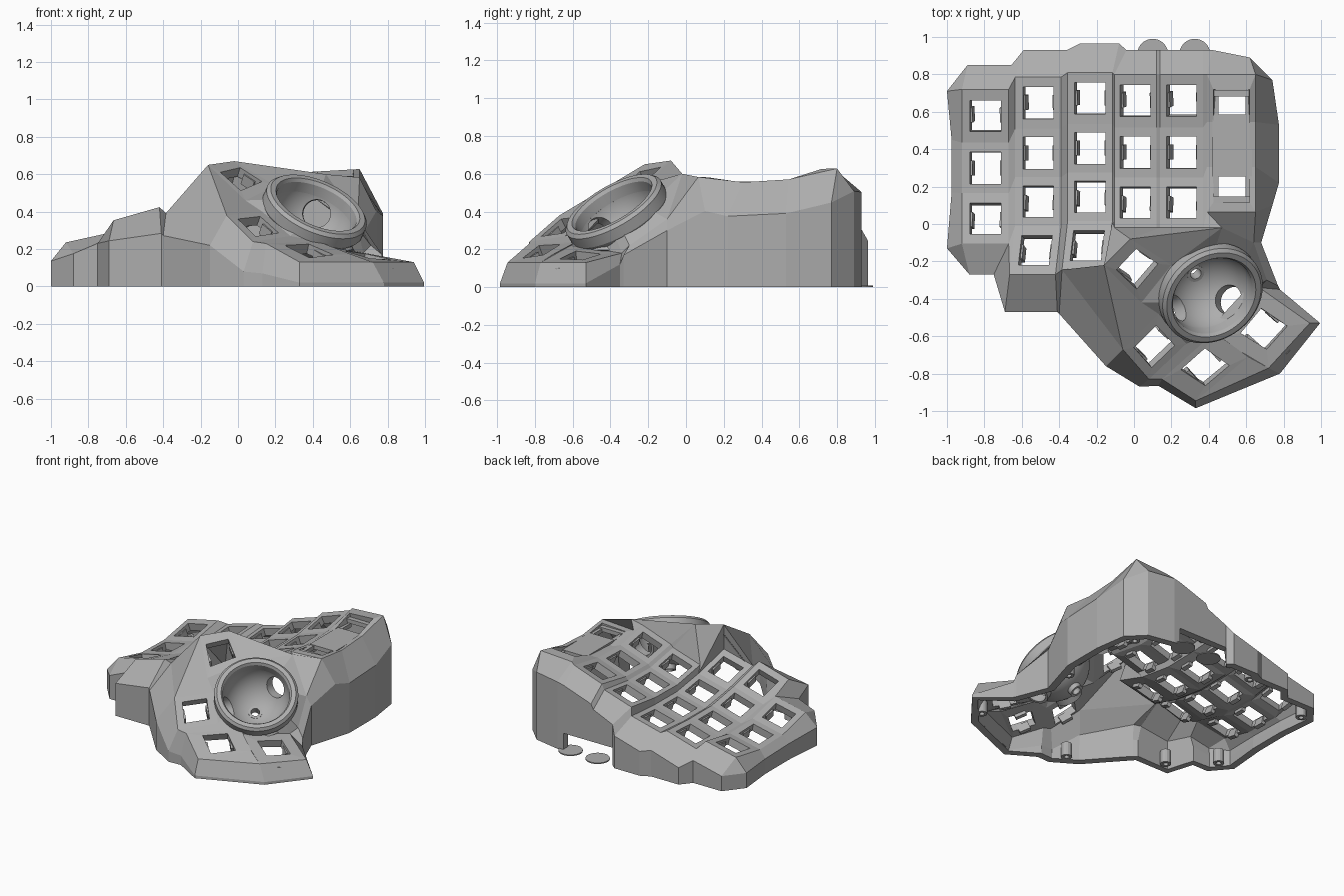
import bpy, bmesh
from math import sin, cos, pi
from mathutils import Vector, Matrix

old = bpy.data.objects.get("Cube")
if old:
    bpy.data.objects.remove(old, do_unlink=True)

grey = bpy.data.materials.new("case_grey")
grey.use_nodes = True
grey.diffuse_color = (0.42, 0.42, 0.42, 1)
grey.node_tree.nodes["Principled BSDF"].inputs["Base Color"].default_value = grey.diffuse_color


def add_object(name, bm):
    mesh = bpy.data.meshes.new(name)
    bm.to_mesh(mesh)
    bm.free()
    mesh.materials.append(grey)
    obj = bpy.data.objects.new(name, mesh)
    bpy.context.collection.objects.link(obj)
    return obj


def activate(obj):
    bpy.ops.object.select_all(action='DESELECT')
    obj.select_set(True)
    bpy.context.view_layer.objects.active = obj


def lathe(bm, profile, matrix, steps=48):
    """Revolve a closed profile of (radius, height) about the local z axis."""
    rings = [[bm.verts.new(matrix @ Vector((r * cos(t), r * sin(t), h))) for r, h in profile]
             for t in (2 * pi * i / steps for i in range(steps))]
    n = len(profile)
    for i in range(steps):
        a, b = rings[i], rings[(i + 1) % steps]
        for j in range(n):
            k = (j + 1) % n
            bm.faces.new((a[j], b[j], b[k], a[k]))
    bmesh.ops.remove_doubles(bm, verts=bm.verts[:], dist=1e-5)
    bmesh.ops.recalc_face_normals(bm, faces=bm.faces[:])


def box(bm, centre, size, rotation=Matrix()):
    m = Matrix.Translation(centre) @ rotation @ Matrix.Diagonal((*size, 1))
    bmesh.ops.create_cube(bm, size=1, matrix=m)


shell = bmesh.new()
clips = bmesh.new()
V = shell.verts.new


def F(*verts):
    unique = list(dict.fromkeys(verts))
    if len(unique) > 2:
        shell.faces.new(unique)


def pierced(a, b, c, d, size=0.17):
    """Plate a-b-c-d (back left, back right, front right, front left) with a square hole."""
    A, B, C, D = (v.co.copy() for v in (a, b, c, d))
    u = 0.5 - size / ((B - A).length + (C - D).length)
    w = 0.5 - size / ((D - A).length + (C - B).length)

    def at(s, t):
        return A.lerp(B, s).lerp(D.lerp(C, s), t)
    hole = [V(at(s, t)) for s, t in ((u, w), (1 - u, w), (1 - u, 1 - w), (u, 1 - w))]
    rim = (a, b, c, d)
    for i in range(4):
        j = (i + 1) % 4
        F(rim[i], rim[j], hole[j], hole[i])
    # Switch clips under two sides of the hole
    x = (B - A + C - D).normalized()
    z = x.cross(A - D + B - C).normalized()
    rot = Matrix((x, z.cross(x), z)).transposed().to_4x4()
    for side in (-1, 1):
        edge = at(0.5, 0.5) + x * side * size * 0.53
        box(clips, edge - z * 0.05, (0.03, 0.08, 0.06), rot)


# Key columns: left x, right x, back y, key pitch, key count, left z, right z, back rise
columns = [
    (-0.92, -0.67, 0.705, 0.27, 3, 0.16, 0.215, 0.35),
    (-0.635, -0.39, 0.77, 0.26, 4, 0.21, 0.28, 0.08),
    (-0.355, -0.115, 0.795, 0.26, 4, 0.26, 0.32, 0.1),
    (-0.105, 0.12, 0.785, 0.268, 3, 0.36, 0.43, 0.2),
    (0.14, 0.37, 0.785, 0.268, 3, 0.45, 0.53, 0.28),
    (0.39, 0.65, 0.785, 0.24, 3, 0.54, 0.555, 0.33)]
L, R = [], []
for xl, xr, back, pitch, count, zl, zr, rise in columns:
    ys = [back - pitch * i for i in range(count + 1)]
    ys[0] += 0.015
    for chains, x, z in ((L, xl, zl), (R, xr, zr)):
        chains.append([V((x - (0.03 if i == 4 else 0), y,
                          z + (rise if y > 0.33 else 0.4) * (y - 0.33) ** 2))
                       for i, y in enumerate(ys)])
for l, r, n in zip(L, R, L[1:]):
    for j in range(len(l) - 1):
        pierced(l[j], r[j], r[j + 1], l[j + 1])
    # Strips joining neighbouring columns
    for j in range(min(len(r), len(n)) - 1):
        F(r[j], n[j], n[j + 1], r[j + 1])

# Long slot column
l, r = L[5], R[5]
sl, sr = [], []
for v, w in zip(l, r):
    sl.append(V(v.co.lerp(w.co, 0.13)))
    sr.append(V(v.co.lerp(w.co, 0.88)))
for inner in (sl, sr):
    inner[0].co.y -= 0.08
    inner[3].co.y += 0.05
for j in range(3):
    F(l[j], sl[j], sl[j + 1], l[j + 1])
    F(sr[j], r[j], r[j + 1], sr[j + 1])
F(l[0], r[0], sr[0], sl[0])
F(sl[3], sr[3], r[3], l[3])
F(R[0][3], L[1][3], L[1][4])

# Thumb key plates
k1 = [V(p) for p in ((-0.16, -0.22, 0.65), (-0.02, -0.08, 0.67), (0.2, -0.22, 0.54), (0.04, -0.42, 0.46))]
k2 = [V(p) for p in ((-0.06, -0.67, 0.38), (0.13, -0.48, 0.4), (0.28, -0.64, 0.27), (0.08, -0.83, 0.24))]
k3 = [V(p) for p in ((0.15, -0.83, 0.23), (0.43, -0.58, 0.24), (0.61, -0.71, 0.17), (0.33, -0.945, 0.13))]
k4 = [V(p) for p in ((0.45, -0.61, 0.22), (0.67, -0.34, 0.18), (0.94, -0.53, 0.13), (0.72, -0.77, 0.13))]
for k in (k1, k2, k3, k4):
    pierced(*k)
F(k1[0], k1[3], k2[1], k2[0])
F(k2[3], k2[2], k3[1], k3[0])
F(k3[1], k4[0], k3[2])
F(k3[2], k4[0], k4[3])
F(k3[2], k4[3], k3[3])

# Faces between the thumb plates and the key columns
ridge, corner, side = V((0.47, -0.02, 0.6)), V((0.64, -0.1, 0.36)), V((0.71, -0.3, 0.22))
F(L[2][4], R[2][4], k1[0])
F(L[2][4], k1[0], k2[0])
F(R[2][3], k1[0], R[2][4])
F(R[2][3], L[3][3], k1[1], k1[0])
F(L[3][3], R[3][3], k1[1])
F(R[3][3], L[4][3], k1[1])
F(L[4][3], R[4][3], ridge, k1[1])
F(k1[1], ridge, k1[2])
F(R[4][3], L[5][3], ridge)
F(L[5][3], R[5][3], corner, ridge)

# Collar between the plates and the ball socket
centre = Vector((0.41, -0.37, 0.4))
axis = Vector((0.36, -0.47, 0.81)).normalized()
loop = [k1[2], k1[3], k2[1], k2[2], k3[1], k4[0], k4[1], side, corner, ridge]
collar = []
for v in loop:
    d = v.co - centre
    d = (d - axis * d.dot(axis)).normalized()
    collar.append(V(centre + d * 0.275 - axis * 0.02))
for i in range(len(loop)):
    j = (i + 1) % len(loop)
    F(loop[i], loop[j], collar[j], collar[i])

# Outer wall: plate point, wall x, wall y, drop of the sloping rim
wall = [(L[0][0], -1.0, 0.71, 0.1), (L[0][0], -0.89, 0.85, 0.1), (R[0][0], -0.655, 0.85, 0.1)]
for i, y, xl, xr in ((1, 0.93, -0.59, -0.36), (2, 0.965, -0.29, -0.08),
                     (3, 0.93, -0.04, 0.12), (4, 0.93, 0.14, 0.37)):
    wall += [(L[i][0], xl, y, 0.1), (R[i][0], xr, y, 0.1)]
wall += [(L[5][0], 0.42, 0.93, 0.11), (R[5][0], 0.62, 0.89, 0.12), (R[5][0], 0.74, 0.77, 0.18),
         (R[5][1], 0.775, 0.53, 0.18), (R[5][2], 0.775, 0.22, 0.18),
         (R[5][3], 0.74, 0.1, 0.18), (corner, 0.68, -0.1, 0.06), (side, 0.77, -0.33, 0.05),
         (k4[1], 0.78, -0.35, 0.06), (k4[2], 0.995, -0.53, 0.11), (k4[3], 0.78, -0.8, 0.11),
         (k3[3], 0.33, -0.985, 0.11), (k3[0], 0.13, -0.865, 0.16), (k2[3], 0.03, -0.87, 0.16),
         (k2[0], -0.15, -0.76, 0.16), (L[2][4], -0.4, -0.48, 0.12), (R[1][4], -0.41, -0.47, 0.14),
         (L[1][4], -0.69, -0.47, 0.11), (R[0][3], -0.75, -0.27, 0.06),
         (L[0][3], -0.88, -0.27, 0.06), (L[0][3], -1.0, -0.13, 0.1),
         (L[0][2], -0.975, 0.17, 0.05), (L[0][1], -0.975, 0.45, 0.05)]
rows = []
for top, x, y, drop in wall:
    z = top.co.z - drop
    rows.append((top, V((x, y, z)), V((x, y, min(0.13, z / 2))), V((x, y, 0))))
ports = (L[3][0], R[3][0], L[4][0])
for i, a in enumerate(rows):
    b = rows[(i + 1) % len(rows)]
    for j in range(3):
        if j == 2 and a[0] in ports:
            continue    # cable opening in the back wall
        F(a[j], b[j], b[j + 1], a[j + 1])

bmesh.ops.recalc_face_normals(shell, faces=shell.faces[:])
if L[2][1].link_faces[0].normal.z < 0:
    bmesh.ops.reverse_faces(shell, faces=shell.faces[:])
case = add_object("case_shell", shell)
solid = case.modifiers.new("thickness", 'SOLIDIFY')
solid.thickness, solid.offset = 0.055, -1
add_object("switch_clips", clips)

# Ball socket: raised ring and hollow cup
tilt = Matrix.Translation(centre) @ axis.to_track_quat('Z', 'Y').to_matrix().to_4x4()
bm = bmesh.new()
lathe(bm, [(0.225, -0.03), (0.272, -0.055), (0.287, -0.03), (0.287, 0.03), (0.27, 0.048),
           (0.24, 0.048), (0.228, 0.03)], tilt, 64)
ring = add_object("socket_ring", bm)
bm = bmesh.new()
arc = [pi / 2 * i / 12 for i in range(13)]
lathe(bm, [(0.228 * cos(t), -0.228 * sin(t)) for t in arc] +
      [(0.25 * cos(t), -0.25 * sin(t)) for t in reversed(arc)], tilt, 64)
cup = add_object("socket_cup", bm)
# Bearing and sensor openings
bm = bmesh.new()
lips = bmesh.new()
for d, radius in (((0.1, -0.035, -0.2), 0.078), ((0.01, 0.21, -0.01), 0.075),
                  ((-0.18, -0.08, -0.1), 0.075), (-axis, 0.03)):
    d = Vector(d).normalized()
    m = Matrix.Translation(centre + d * 0.24) @ d.to_track_quat('Z', 'Y').to_matrix().to_4x4()
    bmesh.ops.create_cone(bm, cap_ends=True, segments=32, radius1=radius, radius2=radius,
                          depth=0.1, matrix=m)
    lathe(lips, [(radius, -0.02), (radius + 0.018, -0.02), (radius + 0.018, 0.04), (radius, 0.04)], m, 32)
cutter = add_object("socket_cutter", bm)
cutter.hide_render = True
bearings = add_object("bearing_lips", lips)
cut = cup.modifiers.new("openings", 'BOOLEAN')
cut.operation, cut.object, cut.solver = 'DIFFERENCE', cutter, 'EXACT'
activate(cup)
bpy.ops.object.modifier_apply(modifier=cut.name)
bpy.data.objects.remove(cutter, do_unlink=True)
for obj in (ring, cup, bearings):
    activate(obj)
    bpy.ops.object.shade_smooth_by_angle()

# Recessed bar and edging in the long slot
bm = bmesh.new()
box(bm, (0.525, 0.42, 0.545), (0.21, 0.33, 0.03))
for y, z in ((0.7, 0.575), (0.13, 0.55)):
    box(bm, (0.525, y, z), (0.2, 0.035, 0.03))
for x in (0.437, 0.612):
    box(bm, (x, 0.42, 0.54), (0.03, 0.57, 0.03))
add_object("slot_bar", bm)

# Screw posts inside the wall
bm = bmesh.new()
for x, y in ((-0.9, 0.7), (-0.87, -0.14), (-0.6, -0.38), (-0.02, -0.74),
             (0.8, -0.66), (0.68, 0.12), (0.64, 0.77), (-0.3, 0.87)):
    lathe(bm, [(0.018, 0), (0.037, 0), (0.037, 0.1), (0.018, 0.1)], Matrix.Translation((x, y, 0)), 16)
add_object("screw_posts", bm)

# Flat round tabs on the ground behind the cable opening
bm = bmesh.new()
for x in (0.1, 0.325):
    bmesh.ops.create_cone(bm, cap_ends=True, segments=32, radius1=0.083, radius2=0.083, depth=0.008,
                          matrix=Matrix.Translation((x, 0.907, 0.004)))
add_object("ground_tabs", bm)
